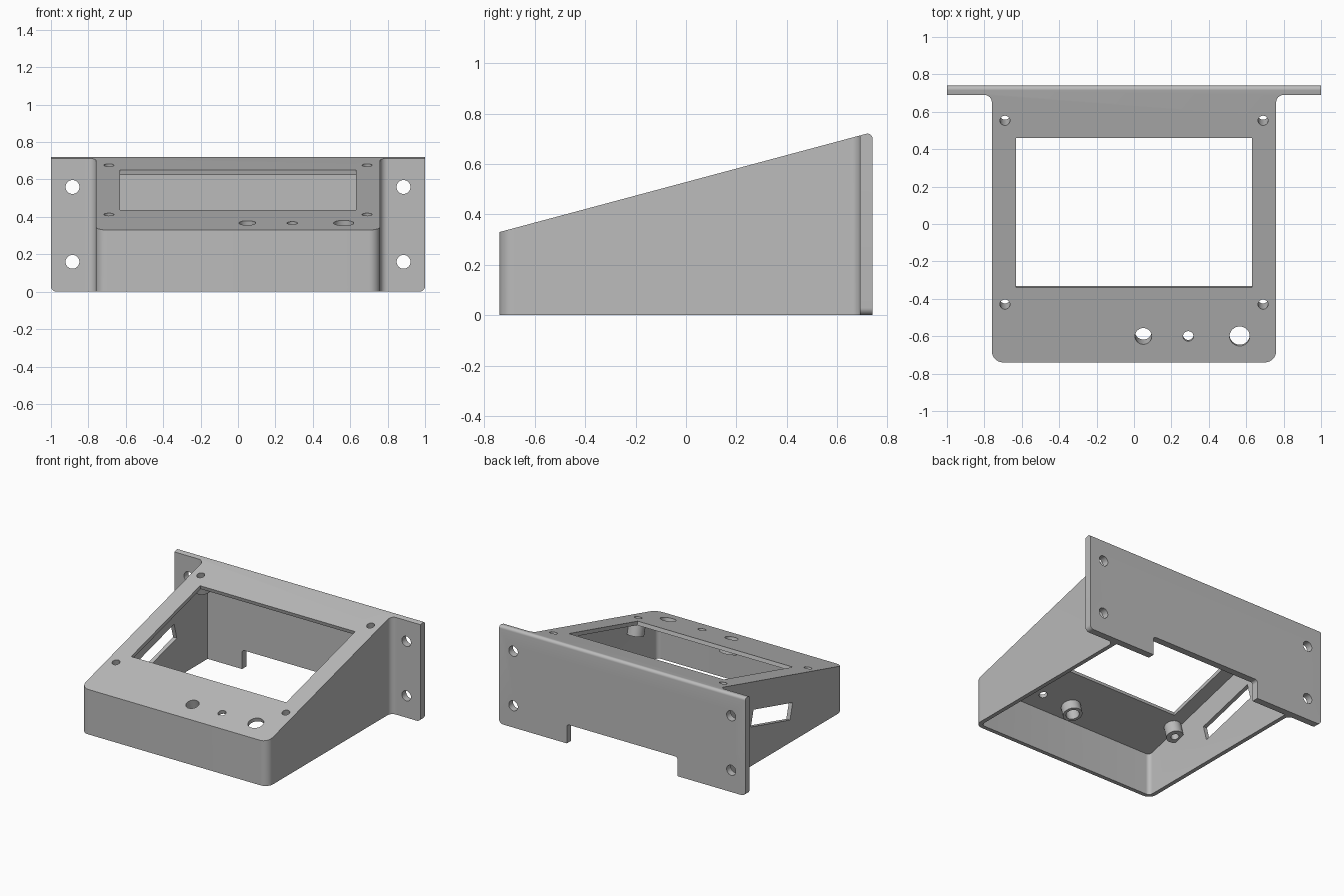
import bpy, bmesh, math
from mathutils import Matrix, Vector

cube = bpy.data.objects.get("Cube")
if cube:
    bpy.data.objects.remove(cube, do_unlink=True)

TILT = math.radians(15)
PANEL = 0.028            # sloped panel thickness
WALL = 0.03


def slope(y):
    return 0.33 + math.tan(TILT) * (y + 0.74)


def on_panel(x, y):
    """Frame lying on the sloped panel, local z pointing out of it."""
    return Matrix.Translation((x, y, slope(y))) @ Matrix.Rotation(TILT, 4, 'X')


def rounded(corners, steps=8):
    """Anticlockwise outline from (u, v, radius) corners, with arcs where radius > 0."""
    out = []
    for i, (u, v, r) in enumerate(corners):
        p = Vector((u, v, 0))
        if not r:
            out.append(p)
            continue
        prev, nxt = corners[i - 1], corners[(i + 1) % len(corners)]
        a = (Vector((prev[0], prev[1], 0)) - p).normalized()
        b = (Vector((nxt[0], nxt[1], 0)) - p).normalized()
        half = a.angle(b) / 2
        c = p + (a + b).normalized() * (r / math.sin(half))
        reach = r / math.tan(half)
        start, end = p + a * reach - c, p + b * reach - c
        sweep = math.atan2(start.cross(end).z, start.dot(end))
        out += [c + Matrix.Rotation(sweep * k / steps, 3, 'Z') @ start
                for k in range(steps + 1)]
    return out


def rect(w, h):
    return rounded([(-w, -h, 0), (w, -h, 0), (w, h, 0), (-w, h, 0)])


def circle(r, n=32):
    return [Vector((r * math.cos(k * math.tau / n), r * math.sin(k * math.tau / n), 0))
            for k in range(n)]


def prism(name, outline, low, high, matrix=Matrix(), top=None):
    """Extrude an outline along local z; top(y) may give a sloped end."""
    bm = bmesh.new()
    lower = [bm.verts.new((p.x, p.y, low)) for p in outline]
    upper = [bm.verts.new((p.x, p.y, top(p.y) if top else high)) for p in outline]
    bm.faces.new(lower[::-1])
    bm.faces.new(upper)
    for i in range(len(outline)):
        bm.faces.new((lower[i - 1], lower[i], upper[i], upper[i - 1]))
    bm.transform(matrix)
    bm.normal_update()
    mesh = bpy.data.meshes.new(name)
    bm.to_mesh(mesh)
    bm.free()
    obj = bpy.data.objects.new(name, mesh)
    bpy.context.collection.objects.link(obj)
    return obj


def combine(target, tool, operation):
    mod = target.modifiers.new(operation, 'BOOLEAN')
    mod.operation, mod.solver, mod.object = operation, 'EXACT', tool
    bpy.context.view_layer.objects.active = target
    bpy.ops.object.modifier_apply(modifier=mod.name)
    bpy.data.objects.remove(tool, do_unlink=True)


UPRIGHT = Matrix.Rotation(math.pi / 2, 4, 'X')            # (u, v, w) -> (u, -w, v)
SIDEWAYS = Matrix(((0, 0, 1, 0), (1, 0, 0, 0), (0, 1, 0, 0), (0, 0, 0, 1)))

# Body with rounded front corners and fillets flaring into the back plate
body = prism("console_housing", rounded([
    (-0.76, -0.74, 0.06), (0.76, -0.74, 0.06), (0.76, 0.69, 0.04), (0.82, 0.69, 0),
    (0.82, 0.72, 0), (-0.82, 0.72, 0), (-0.82, 0.69, 0), (-0.76, 0.69, 0.04)]), -0.1, 1)

# Mounting plate with rounded lower corners
plate = prism("mounting_plate", rounded([
    (-1, 0, 0.03), (1, 0, 0.03), (1, 1.1, 0), (-1, 1.1, 0)]), -0.8, -0.69, UPRIGHT)
combine(body, plate, 'UNION')

# Side profile trims the sloped top and rounds its rear edge
profile = prism("side_profile", rounded([
    (-1, 0, 0), (0.74, 0, 0), (0.74, slope(0.74), 0.02), (-1, slope(-1), 0)]),
    -1.2, 1.2, SIDEWAYS)
combine(body, profile, 'INTERSECT')

# Hollow interior, open at the bottom
x_in, front_in = 0.76 - WALL, -0.74 + WALL
cavity = prism("cavity", rounded([
    (-x_in, front_in, 0.03), (x_in, front_in, 0.03), (x_in, 0.69, 0), (-x_in, 0.69, 0)]),
    -0.2, 0, top=lambda y: slope(y) - PANEL / math.cos(TILT))
combine(body, cavity, 'DIFFERENCE')

# Screw posts, button tube and plain holes: x, y, hole radius, tube radius, tube length
fittings = [(sx * 0.69, y, 0.027, 0.058, 0.12) for sx in (-1, 1) for y in (-0.43, 0.553)]
fittings += [(0.05, -0.6, 0.045, 0.066, 0.1), (0.29, -0.6, 0.028, 0, 0),
             (0.565, -0.6, 0.054, 0, 0)]
for x, y, hole, tube, length in fittings:
    if tube:
        combine(body, prism("post", circle(tube), -length, -0.01, on_panel(x, y)), 'UNION')
for x, y, hole, tube, length in fittings:
    combine(body, prism("hole", circle(hole), -0.2, 0.1, on_panel(x, y)), 'DIFFERENCE')

# Display window
window = prism("window", rect(0.63, 0.4 / math.cos(TILT)), -0.1, 0.1, on_panel(0, 0.06))
combine(body, window, 'DIFFERENCE')

# Card slot in the side wall, parallel to the panel
slot_frame = Matrix.Translation((-0.75, 0.09, 0.285)) @ Matrix.Rotation(TILT, 4, 'X')
combine(body, prism("slot", rect(0.1, 0.235), -0.06, 0.06, slot_frame), 'DIFFERENCE')

# Cable notch under the back plate
notch = prism("notch", rounded([
    (-0.45, -0.1, 0), (0.45, -0.1, 0), (0.45, 0.14, 0.02), (-0.45, 0.14, 0.02)]),
    -0.9, -0.6, UPRIGHT)
combine(body, notch, 'DIFFERENCE')

# Mounting holes
for x in (-0.885, 0.885):
    for z in (0.16, 0.56):
        frame = Matrix.Translation((x, 0, z)) @ UPRIGHT
        combine(body, prism("mount", circle(0.037), -0.9, -0.6, frame), 'DIFFERENCE')

# Plain grey finish
grey = bpy.data.materials.new("light_grey")
grey.use_nodes = True
colour = (0.5, 0.5, 0.5, 1)
grey.diffuse_color = colour
grey.node_tree.nodes["Principled BSDF"].inputs["Base Color"].default_value = colour
body.data.materials.clear()
body.data.materials.append(grey)

bpy.ops.object.select_all(action='DESELECT')
body.select_set(True)
bpy.context.view_layer.objects.active = body
bpy.ops.object.shade_smooth_by_angle(angle=math.radians(30))
